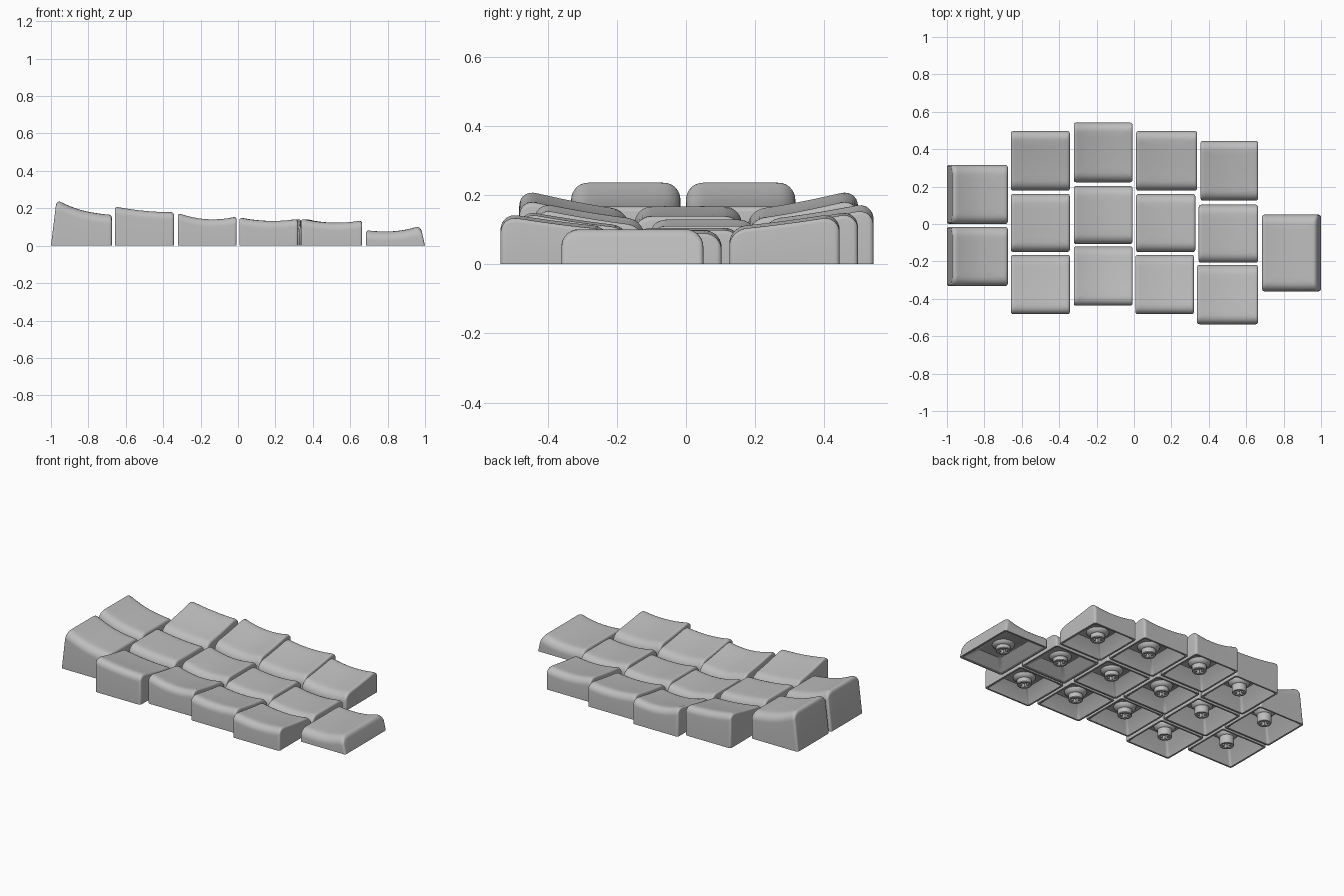
import bpy, bmesh, math
from mathutils import Vector

if "Cube" in bpy.data.objects:
    bpy.data.objects.remove(bpy.data.objects["Cube"], do_unlink=True)

grey = bpy.data.materials.new("plain grey")
grey.use_nodes = True
grey.diffuse_color = (0.51, 0.51, 0.51, 1)
grey.node_tree.nodes["Principled BSDF"].inputs["Base Color"].default_value = (0.51, 0.51, 0.51, 1)

parts = []
SIDE_STEPS = 14
CORNER_STEPS = 3
EDGE_X, EDGE_LEAN, EDGE_Y = 0.015, 0.03, 0.05      # fillet sizes of the top edges
INSETS = (0, 0.001, 0.004, 0.009, 0.015, 0.024, 0.035, 0.05, 0.08, 0.115, 0.148)


def outline(hx, hy, radius=0.012):
    """Rounded rectangle, with points gathered towards the corners."""
    r = min(radius, hx * 0.5, hy * 0.5)
    corners = []
    for k, (sx, sy) in enumerate(((1, 1), (-1, 1), (-1, -1), (1, -1))):
        centre = Vector((sx * (hx - r), sy * (hy - r)))
        angles = [math.pi / 2 * (k + i / CORNER_STEPS) for i in range(CORNER_STEPS + 1)]
        corners.append([centre + r * Vector((math.cos(a), math.sin(a))) for a in angles])
    points = []
    for k in range(4):
        points += corners[k]
        start, end = corners[k][-1], corners[(k + 1) % 4][0]
        for i in range(1, SIDE_STEPS):
            points.append(start.lerp(end, (1 - math.cos(math.pi * i / SIDE_STEPS)) / 2))
    return points


def fillet(distance, r):
    d = max(0, min(distance, r))
    return r - math.sqrt(r * r - (r - d) ** 2)


def add_object(name, bm, location=(0, 0, 0)):
    bmesh.ops.recalc_face_normals(bm, faces=bm.faces)
    mesh = bpy.data.meshes.new(name)
    bm.to_mesh(mesh)
    bm.free()
    mesh.materials.append(grey)
    ob = bpy.data.objects.new(name, mesh)
    ob.location = location
    bpy.context.collection.objects.link(ob)
    return ob


def bridge(bm, rings):
    for a, b in zip(rings, rings[1:]):
        n = len(a)
        for i in range(n):
            bm.faces.new((a[i], a[(i + 1) % n], b[(i + 1) % n], b[i]))


def stem_mesh():
    """Round post with a collar and a cross-shaped socket."""
    bm = bmesh.new()
    rings = []
    for r, z in ((0.066, 0.054), (0.062, 0.044), (0.05, 0.034), (0.042, 0.032),
                 (0.042, 0.011), (0.039, 0.008)):
        rings.append([bm.verts.new((r * math.cos(a), r * math.sin(a), z))
                      for a in (math.tau * i / 32 for i in range(32))])
    bridge(bm, rings)
    bm.faces.new(rings[0])
    bm.faces.new(rings[-1])
    post = add_object("stem_source", bm)

    # cross-shaped cutter
    bm = bmesh.new()
    w, l = 0.009, 0.03
    arm = [Vector((l, -w)), Vector((l, w)), Vector((w, w))]
    loop = []
    for k in range(4):
        c, s = round(math.cos(k * math.pi / 2)), round(math.sin(k * math.pi / 2))
        loop += [bm.verts.new((c * p.x - s * p.y, s * p.x + c * p.y, -0.01)) for p in arm]
    face = bm.faces.new(loop)
    up = bmesh.ops.extrude_face_region(bm, geom=[face])["geom"]
    bmesh.ops.translate(bm, vec=(0, 0, 0.05), verts=[v for v in up if isinstance(v, bmesh.types.BMVert)])
    cutter = add_object("cross_cutter", bm)
    cutter.hide_render = True

    cut = post.modifiers.new("socket", "BOOLEAN")
    cut.operation = "DIFFERENCE"
    cut.object = cutter
    deps = bpy.context.evaluated_depsgraph_get()
    mesh = bpy.data.meshes.new_from_object(post.evaluated_get(deps))
    for ob in (post, cutter):
        bpy.data.objects.remove(ob, do_unlink=True)
    return mesh


STEM = stem_mesh()


def keycap(name, x0, x1, y0, y1, profile, row="flat", slope=0.05, lean=0.0):
    """Hollow cap: dished across x, sloped along y by its row, one side may lean inwards."""
    hx, hy = (x1 - x0) / 2, (y1 - y0) / 2
    left, mid, right = profile

    def top(x, y):
        u, v = x / hx, y / hy
        z = mid + (right - left) / 2 * u + ((right + left) / 2 - mid) * u * u
        if row == "flat":
            return z
        if row == "middle":
            return z - 0.042
        rise = (1 + (v if row == "back" else -v)) / 2
        return z + 0.009 - slope * (1 - max(rise, 0) ** 1.3)

    def surface(p):
        edge = EDGE_LEAN if lean * p.x < 0 else EDGE_X
        return (top(p.x, p.y) - fillet(hx - abs(p.x), edge)
                - fillet(hy - abs(p.y), EDGE_Y))

    bm = bmesh.new()

    def ring(points, height):
        verts = []
        for p in points:
            z = height(p)
            weight = max(0, math.copysign(1, lean) * -p.x / hx)
            verts.append(bm.verts.new((p.x + lean * weight * z / max(profile), p.y, z)))
        return verts

    # underside cavity, rim, wall, then the filleted and dished top
    low = min(profile) - (0.042 if row == "middle" else 0 if row == "flat" else slope * 0.7)
    ceiling = 0.66 * low
    rings = [ring(outline(hx - 0.075, hy - 0.075), lambda p: ceiling),
             ring(outline(hx - 0.012, hy - 0.012), lambda p: 0.004),
             ring(outline(hx - 0.011, hy - 0.011), lambda p: 0),
             ring(outline(hx, hy), lambda p: 0)]
    for d in INSETS:
        rings.append(ring(outline(hx - d, hy - d), surface))
    bridge(bm, rings)
    bm.faces.new(rings[0])
    bm.faces.new(rings[-1])
    centre = ((x0 + x1) / 2, (y0 + y1) / 2, 0)
    parts.append(add_object(name, bm, centre))

    stem = bpy.data.objects.new(name + "_stem", STEM)
    stem.location = centre
    stem.scale.z = ceiling / 0.05
    bpy.context.collection.objects.link(stem)
    parts.append(stem)


# outer right column, tall and leaning
for label, y0, y1 in (("back", 0.0, 0.316), ("front", -0.332, -0.016)):
    keycap("edge_cap_" + label, -1.0, -0.675, y0, y1, (0.246, 0.19, 0.165), lean=0.03)

# four columns of three: profile across x, slope along y, then y start and x range per row
columns = {
    "first": ((0.211, 0.188, 0.181), 0.06,
              ((0.178, -0.658, -0.343), (-0.149, -0.658, -0.343), (-0.482, -0.658, -0.343))),
    "second": ((0.175, 0.142, 0.156), 0.05,
               ((0.223, -0.322, -0.008), (-0.107, -0.322, -0.008), (-0.437, -0.322, -0.008))),
    "third": ((0.15, 0.132, 0.143), 0.045,
              ((0.178, 0.011, 0.337), (-0.15, 0.011, 0.328), (-0.482, 0.007, 0.32))),
    "fourth": ((0.143, 0.122, 0.134), 0.04,
               ((0.125, 0.356, 0.663), (-0.207, 0.346, 0.663), (-0.536, 0.337, 0.663))),
}
LENGTHS = {"back": 0.319, "middle": 0.31, "front": 0.317}
for column, (profile, slope, caps) in columns.items():
    for row, (y0, x0, x1) in zip(LENGTHS, caps):
        keycap(f"{column}_cap_{row}", x0, x1, y0, y0 + LENGTHS[row], profile, row, slope)

# wide low cap on the left
keycap("wide_cap", 0.685, 1.0, -0.36, 0.05, (0.083, 0.078, 0.108), lean=-0.025)

bpy.ops.object.select_all(action="DESELECT")
for ob in parts:
    ob.select_set(True)
bpy.context.view_layer.objects.active = parts[0]
bpy.ops.object.shade_smooth_by_angle(angle=math.radians(35))
